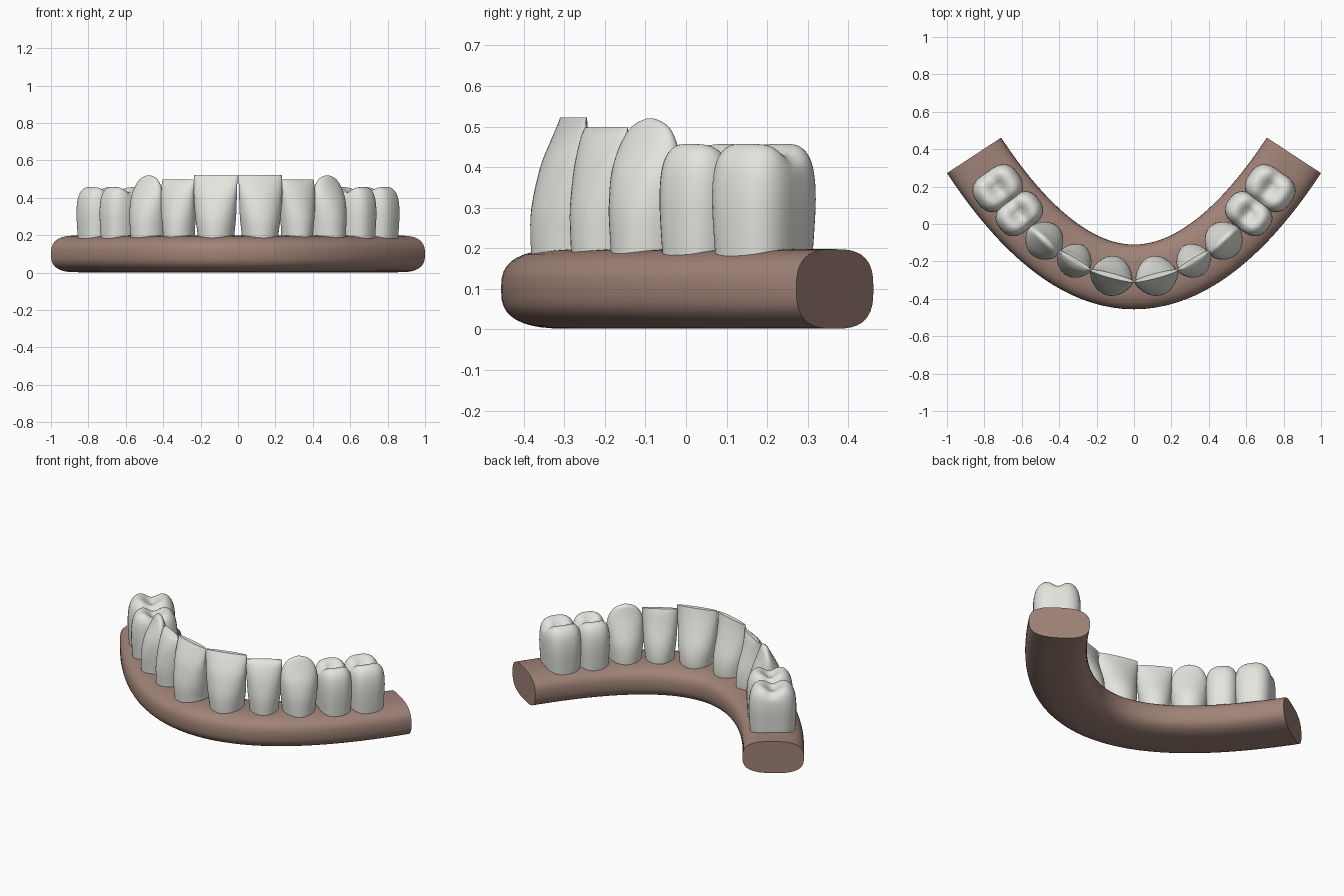
import bpy, bmesh, math
from mathutils import Vector

if "Cube" in bpy.data.objects:
    bpy.data.objects.remove(bpy.data.objects["Cube"])


def material(name, rgb):
    m = bpy.data.materials.new(name)
    m.diffuse_color = (*rgb, 1)
    m.use_nodes = True
    m.node_tree.nodes["Principled BSDF"].inputs["Base Color"].default_value = m.diffuse_color
    return m


enamel = material("enamel", (0.78, 0.78, 0.74))
gum_pink = material("gum_pink", (0.35, 0.225, 0.185))


def superellipse(a, b, n, count):
    pts = []
    for i in range(count):
        t = 2 * math.pi * i / count
        c, s = math.cos(t), math.sin(t)
        pts.append((a * math.copysign(abs(c) ** (2 / n), c),
                    b * math.copysign(abs(s) ** (2 / n), s)))
    return pts


def loft(name, rings, mat, angle):
    bm = bmesh.new()
    vr = [[bm.verts.new(p) for p in r] for r in rings]
    n = len(vr[0])
    for a, b in zip(vr, vr[1:]):
        for i in range(n):
            bm.faces.new((a[i], a[(i + 1) % n], b[(i + 1) % n], b[i]))
    bm.faces.new(vr[0])
    bm.faces.new(vr[-1])
    bmesh.ops.recalc_face_normals(bm, faces=bm.faces)
    me = bpy.data.meshes.new(name)
    bm.to_mesh(me)
    bm.free()
    me.materials.append(mat)
    ob = bpy.data.objects.new(name, me)
    bpy.context.collection.objects.link(ob)
    bpy.ops.object.select_all(action='DESELECT')
    ob.select_set(True)
    bpy.context.view_layer.objects.active = ob
    bpy.ops.object.shade_smooth_by_angle(angle=math.radians(angle))
    return ob


def smooth_levels(levels, steps=4):
    # Catmull-Rom interpolation between the key cross-sections
    out = []
    L = [levels[0]] + levels + [levels[-1]]
    for k in range(1, len(L) - 2):
        for j in range(steps):
            t = j / steps
            out.append([0.5 * (2 * b + (c - a) * t + (2 * a - 5 * b + 4 * c - d) * t * t
                               + (3 * b - a - 3 * c + d) * t ** 3)
                        for a, b, c, d in zip(*L[k - 1:k + 3])])
    out.append(list(levels[-1]))
    return out


# gum: rounded section swept along the jaw arch
P = [Vector(p) for p in ((0, -0.283), (0.36, -0.283), (0.66, 0.07), (0.855, 0.367))]
half = []
for i in range(25):
    t = i / 24
    u = 1 - t
    pos = u**3 * P[0] + 3 * u * u * t * P[1] + 3 * u * t * t * P[2] + t**3 * P[3]
    tan = (u * u * (P[1] - P[0]) + 2 * u * t * (P[2] - P[1]) + t * t * (P[3] - P[2])).normalized()
    half.append((pos, Vector((tan.y, -tan.x))))
arch = [(Vector((-p.x, p.y)), Vector((-n.x, n.y))) for p, n in half[:0:-1]] + half
section = superellipse(0.173, 0.098, 2.8, 40)
loft("gum", [[(p.x + n.x * a, p.y + n.y * a, 0.1 + b) for a, b in section]
             for p, n in arch], gum_pink, 50)


# teeth: lofted cross-sections (z, half width, half depth, outward shift)
def tooth(name, x, y, turn, levels, n=2.2, groove=0.0):
    ca, sa = math.cos(math.radians(turn)), math.sin(math.radians(turn))
    rings = []
    for z, w, d, off in smooth_levels(levels):
        ring = []
        for a, b in superellipse(w, d, n, 40):
            fade = min(1, max(0, (z - 0.38) / 0.06))
            dip = groove * fade * math.exp(-(b / 0.04) ** 2)
            waist = 1 - 0.05 * math.exp(-(b / 0.05) ** 2) if groove else 1
            a, b = a * waist, b - off
            ring.append((x + a * ca - b * sa, y + a * sa + b * ca, z - dip))
        rings.append(ring)
    ob = loft(name, rings, enamel, 45)
    ob.modifiers.new("other_side", 'MIRROR').use_mirror_merge = False


def incisor(top, w, d):
    return [(0.14, 0.76 * w, 0.95 * d, 0), (0.22, 0.83 * w, d, 0),
            (0.30, 0.92 * w, 0.92 * d, 0.005), (0.40, 0.98 * w, 0.62 * d, 0.012),
            (0.47, w, 0.34 * d, 0.008), (top, w, 0.12 * d, 0)]


def molar(w, d):
    return [(0.14, 0.9 * w, 0.92 * d, 0), (0.22, 0.95 * w, 0.97 * d, 0),
            (0.32, w, d, 0), (0.39, 0.97 * w, 0.95 * d, 0), (0.432, 0.86 * w, 0.83 * d, 0),
            (0.455, 0.65 * w, 0.65 * d, 0), (0.458, 0.4 * w, 0.45 * d, 0),
            (0.452, 0.2 * w, 0.22 * d, 0), (0.45, 0.01 * w, 0.01 * d, 0)]


canine = [(0.14, 0.088, 0.1, 0), (0.22, 0.095, 0.103, 0), (0.30, 0.103, 0.098, 0.003),
          (0.38, 0.106, 0.075, 0.008), (0.44, 0.098, 0.048, 0.006), (0.485, 0.076, 0.028, 0.002),
          (0.508, 0.048, 0.018, 0), (0.52, 0.012, 0.006, 0)]

tooth("central_incisors", 0.118, -0.277, 15, incisor(0.522, 0.12, 0.107), 2)
tooth("lateral_incisors", 0.316, -0.195, 31, incisor(0.498, 0.101, 0.092), 2)
tooth("canines", 0.478, -0.088, 44, canine, 2)
tooth("front_molars", 0.613, 0.055, 52, molar(0.098, 0.13), 2.6, 0.03)
tooth("back_molars", 0.728, 0.192, 55, molar(0.108, 0.134), 2.7, 0.03)
